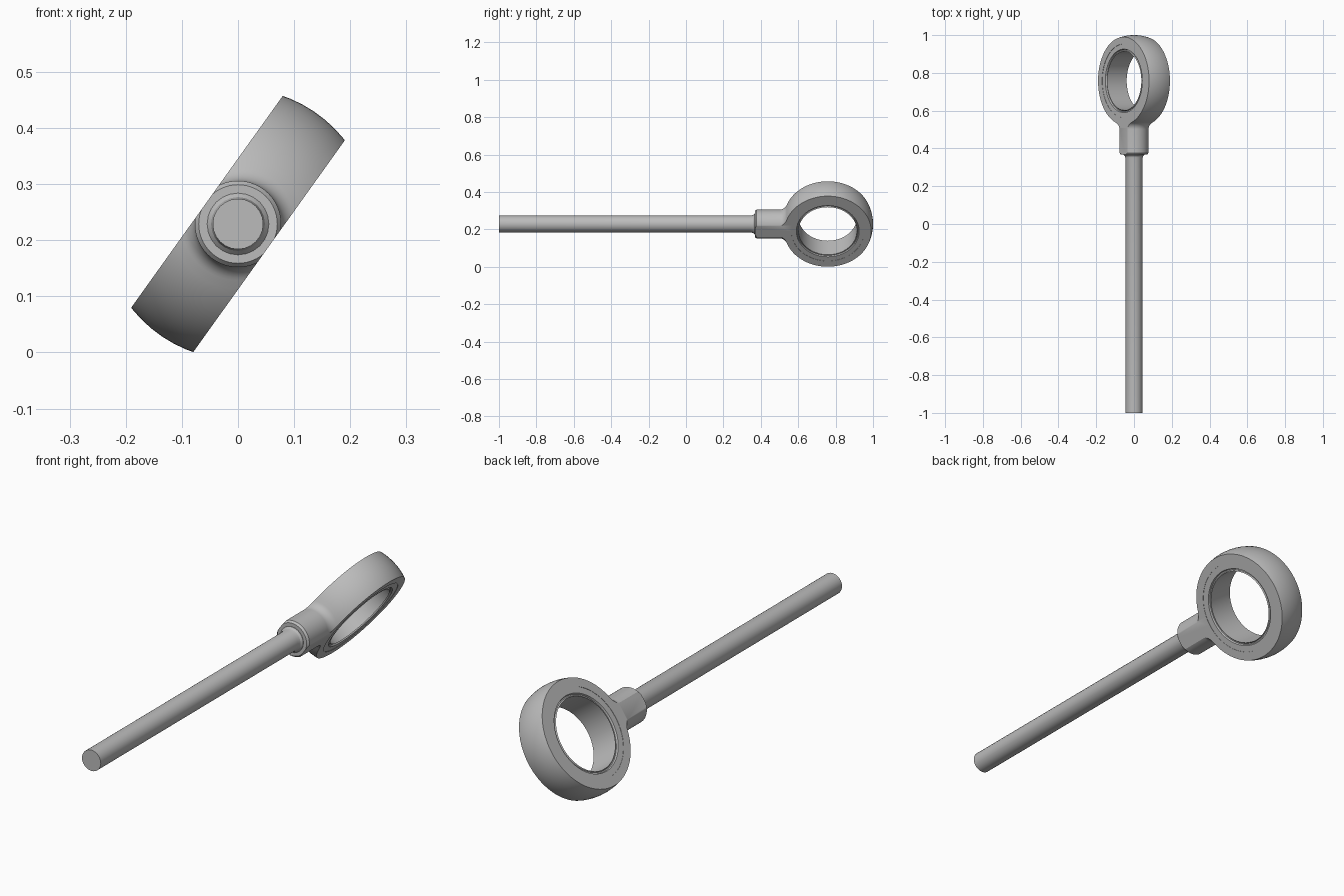
import bpy, bmesh, math
from mathutils import Matrix, Vector

cube = bpy.data.objects.get("Cube")
if cube:
    bpy.data.objects.remove(cube, do_unlink=True)

CENTRE = Vector((0, 0.758, 0.229))   # middle of the eye
EYE_R, HALF_W = 0.242, 0.068         # spherical head radius, half thickness
NECK_R, FILLET = 0.077, 0.04
TILT = Matrix.Rotation(math.radians(125.6), 4, 'Y')
EYE_FRAME = Matrix.Translation(CENTRE) @ TILT
# Local z becomes the rod direction (+y)
ROD_FRAME = Matrix.Translation((0, 0, CENTRE.z)) @ Matrix.Rotation(-math.pi / 2, 4, 'X')

steel = bpy.data.materials.new("grey steel")
steel.use_nodes = True
grey = (0.5, 0.5, 0.5, 1)
steel.diffuse_color = grey
steel.node_tree.nodes["Principled BSDF"].inputs["Base Color"].default_value = grey


def finish(name, bm, matrix):
    bmesh.ops.recalc_face_normals(bm, faces=bm.faces)
    bm.transform(matrix)
    mesh = bpy.data.meshes.new(name)
    bm.to_mesh(mesh)
    bm.free()
    mesh.materials.append(steel)
    obj = bpy.data.objects.new(name, mesh)
    bpy.context.collection.objects.link(obj)
    return obj


def lathe(name, profile, matrix, steps, closed=False):
    """Spin (height, radius) points about local z."""
    bm = bmesh.new()
    verts = [bm.verts.new((r, 0, h)) for h, r in profile]
    edges = [bm.edges.new(pair) for pair in zip(verts, verts[1:])]
    if closed:
        edges.append(bm.edges.new((verts[-1], verts[0])))
    bmesh.ops.spin(bm, geom=verts + edges, axis=(0, 0, 1), cent=(0, 0, 0),
                   angle=math.tau, steps=steps, use_duplicate=False)
    bmesh.ops.remove_doubles(bm, verts=bm.verts, dist=1e-5)
    return finish(name, bm, matrix)


def boolean(target, cutter, operation):
    mod = target.modifiers.new(operation.title(), 'BOOLEAN')
    mod.operation, mod.object, mod.solver = operation, cutter, 'EXACT'
    bpy.context.view_layer.objects.active = target
    bpy.ops.object.modifier_apply(modifier=mod.name)
    bpy.data.objects.remove(cutter, do_unlink=True)


def smooth(obj):
    bpy.ops.object.select_all(action='DESELECT')
    obj.select_set(True)
    bpy.context.view_layer.objects.active = obj
    bpy.ops.object.shade_smooth_by_angle(angle=math.radians(28))


# Neck and spherical head in one profile, blended by a fillet
fr = NECK_R + FILLET
fy = CENTRE.y - math.sqrt((EYE_R + FILLET) ** 2 - fr ** 2)
blend = math.atan2(CENTRE.y - fy, fr)
profile = [(0.368, 0), (0.368, 0.07), (0.377, NECK_R)]
for i in range(9):
    a = blend * i / 8
    profile.append((fy + FILLET * math.sin(a), fr - FILLET * math.cos(a)))
start = math.asin(fr / (EYE_R + FILLET))
for i in range(1, 37):
    a = start + (math.pi - start) * i / 36
    profile.append((CENTRE.y - EYE_R * math.cos(a), max(0, EYE_R * math.sin(a))))
body = lathe("eye_body", profile, ROD_FRAME, 64)

# Trim the head and neck to two flat parallel sides
bm = bmesh.new()
bmesh.ops.create_cube(bm, size=2, matrix=Matrix.Diagonal((2, 2, HALF_W, 1)))
boolean(body, finish("side_trimmer", bm, EYE_FRAME), 'INTERSECT')

# Bearing seat
bm = bmesh.new()
bmesh.ops.create_cone(bm, cap_ends=True, segments=64, radius1=0.195, radius2=0.195, depth=1)
boolean(body, finish("seat_cutter", bm, EYE_FRAME), 'DIFFERENCE')
smooth(body)

# Bearing ring with a shallow stepped lip on both sides
half = [(0.0665, 0.1955), (0.0665, 0.168), (0.059, 0.165), (0.059, 0.160), (0.064, 0.156)]
ring = half + [(-h, r) for h, r in reversed(half)]
smooth(lathe("bearing_ring", ring, EYE_FRAME, 64, closed=True))

# Long shank with a small flare where it meets the neck
shank = [(-1, 0), (-1, 0.045), (0.345, 0.045), (0.358, 0.048), (0.366, 0.055), (0.375, 0.055), (0.375, 0)]
smooth(lathe("shank", shank, ROD_FRAME, 24))
